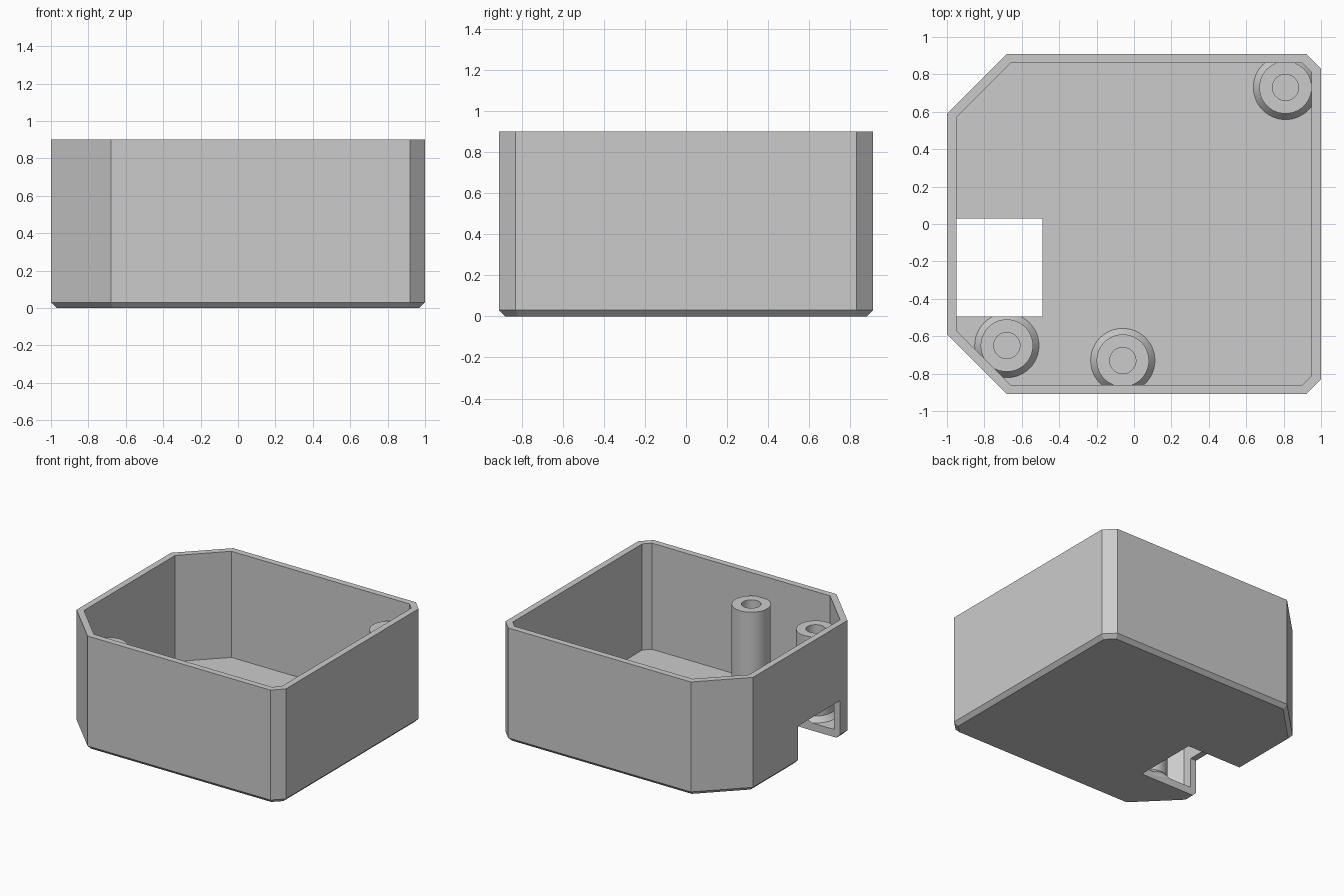
import bpy
import bmesh
import math

if "Cube" in bpy.data.objects:
    bpy.data.objects.remove(bpy.data.objects["Cube"], do_unlink=True)

GREY = (0.6, 0.6, 0.6, 1.0)
mat = bpy.data.materials.new("plain grey")
mat.use_nodes = True
mat.diffuse_color = GREY
mat.node_tree.nodes["Principled BSDF"].inputs["Base Color"].default_value = GREY

HEIGHT, FLOOR, WALL, BEVEL = 0.9, 0.06, 0.05, 0.03


def make_object(name, bm):
    bmesh.ops.recalc_face_normals(bm, faces=bm.faces)
    mesh = bpy.data.meshes.new(name)
    bm.to_mesh(mesh)
    bm.free()
    mesh.materials.append(mat)
    obj = bpy.data.objects.new(name, mesh)
    bpy.context.collection.objects.link(obj)
    return obj


def outline(inset):
    """Rectangle with large left and small right corner cuts, inset evenly."""
    hx, hy = 1 - inset, 0.91 - inset
    shrink = inset * (2 - math.sqrt(2))
    big, small = 0.32 - shrink, 0.08 - shrink
    upper = [(hx, hy - small), (hx - small, hy), (big - hx, hy), (-hx, hy - big)]
    return upper + [(x, -y) for x, y in reversed(upper)]


def loft(bm, rings):
    """Skin a list of equal rings and cap both ends."""
    loops = [[bm.verts.new(p) for p in ring] for ring in rings]
    for a, b in zip(loops, loops[1:]):
        n = len(a)
        for i in range(n):
            bm.faces.new((a[i], a[(i + 1) % n], b[(i + 1) % n], b[i]))
    bm.faces.new(loops[0])
    bm.faces.new(loops[-1])


# Open tray: bevelled base, outer wall, rim, inner wall, floor
bm = bmesh.new()
loft(bm, [[(x, y, z) for x, y in outline(inset)] for inset, z in
          ((BEVEL, 0), (0, BEVEL), (0, HEIGHT), (WALL, HEIGHT), (WALL, FLOOR))])
case = make_object("case_shell", bm)

# Screw posts: flared foot, straight shaft, blind hole
post_profile = ((0.172, FLOOR - 0.02), (0.172, FLOOR), (0.14, FLOOR + 0.04),
                (0.14, 0.725), (0.07, 0.725), (0.07, FLOOR))
posts = []
for name, cx, cy in (("post_back_corner", 0.81, 0.73),
                     ("post_front_middle", -0.06, -0.73),
                     ("post_front_corner", -0.68, -0.65)):
    bm = bmesh.new()
    sides = 48
    angles = [2 * math.pi * i / sides for i in range(sides)]
    loft(bm, [[(cx + r * math.cos(a), cy + r * math.sin(a), z) for a in angles]
              for r, z in post_profile])
    posts.append(make_object(name, bm))

# Port opening through the side wall and floor
bm = bmesh.new()
bmesh.ops.create_cube(bm, size=1)
lo, hi = (-1.2, -0.495, -0.2), (-0.49, 0.03, 0.3)
for v in bm.verts:
    v.co = [h if c > 0 else l for c, l, h in zip(v.co, lo, hi)]
cutter = make_object("port_cutter", bm)
cutter.hide_render = True

for obj in (case, posts[-1]):
    mod = obj.modifiers.new("port", "BOOLEAN")
    mod.operation = "DIFFERENCE"
    mod.solver = "EXACT"
    mod.object = cutter
    bpy.context.view_layer.objects.active = obj
    bpy.ops.object.modifier_apply(modifier=mod.name)
bpy.data.objects.remove(cutter, do_unlink=True)

# Smooth the round posts, keeping their edges sharp
bpy.ops.object.select_all(action="DESELECT")
for post in posts:
    post.select_set(True)
bpy.context.view_layer.objects.active = posts[0]
bpy.ops.object.shade_smooth_by_angle(angle=math.radians(30))
